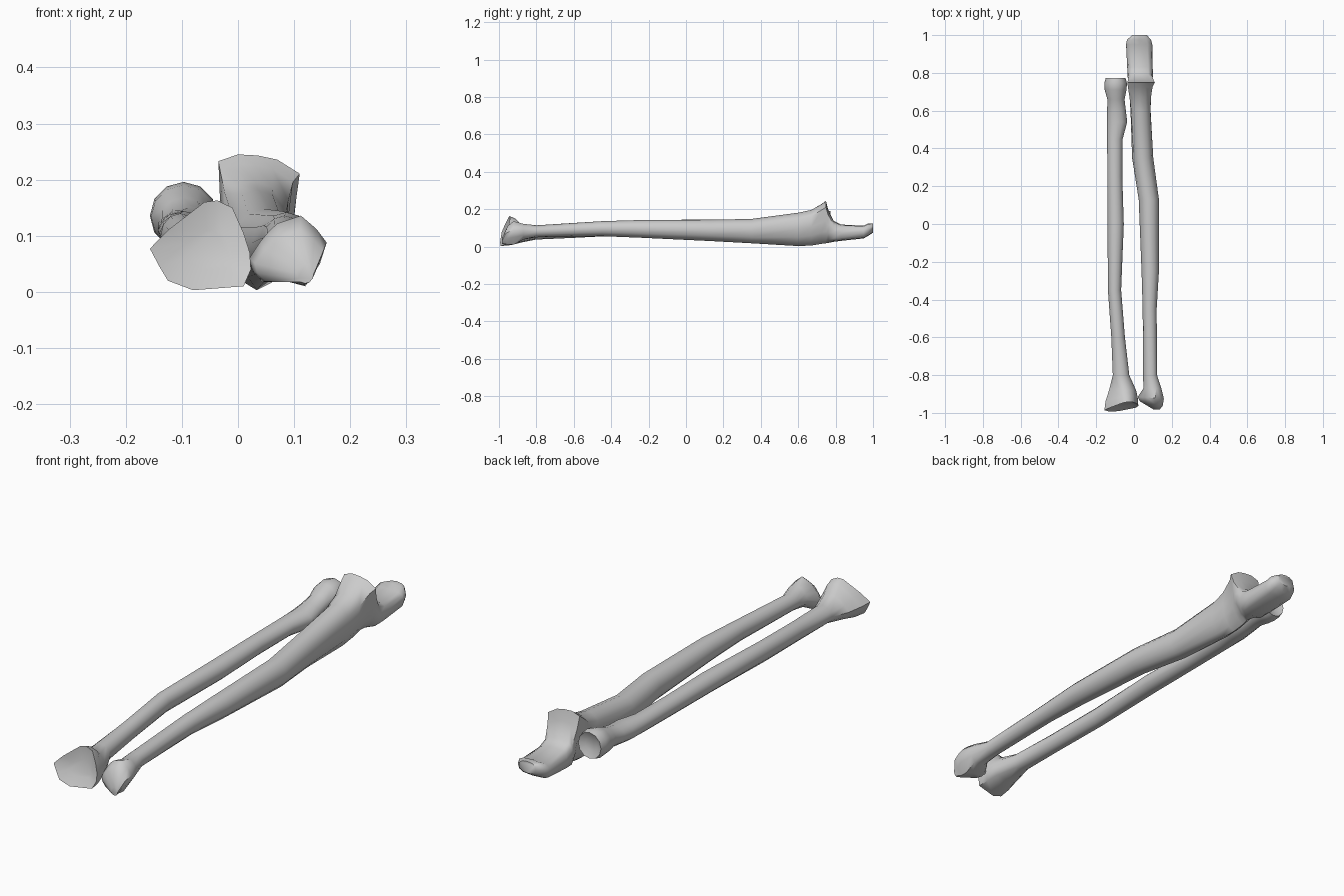
import bpy, bmesh, math

N = 12

# Unit cross-sections, counter-clockwise from +x, stretched to each station's bounds
def unit(points):
    xs, zs = [p[0] for p in points], [p[1] for p in points]
    cx, cz = (min(xs) + max(xs)) / 2, (min(zs) + max(zs)) / 2
    hx, hz = (max(xs) - min(xs)) / 2, (max(zs) - min(zs)) / 2
    return [((x - cx) / hx, (z - cz) / hz) for x, z in points]

ROUND = [(math.cos(2 * math.pi * i / N), math.sin(2 * math.pi * i / N)) for i in range(N)]
BOX = [(math.copysign(abs(c) ** 0.55, c), math.copysign(abs(s) ** 0.55, s)) for c, s in ROUND]
WRIST = unit([(.021, .07), (.01, .105), (-.01, .15), (-.037, .163), (-.06, .16), (-.125, .11),
              (-.157, .077), (-.14, .045), (-.125, .02), (-.08, .003), (.01, .01), (.023, .04)])
KNOB = unit([(.158, .088), (.14, .112), (.112, .136), (.07, .122), (.055, .108), (.04, .09),
             (.02, .06), (.025, .038), (.043, .018), (.09, .018), (.12, .01), (.146, .05)])
CORONOID = unit([(.1, .13), (.11, .208), (.07, .235), (.035, .243), (0, .245), (-.035, .232),
                 (-.03, .14), (-.02, .07), (0, .03), (.03, .0), (.06, .02), (.09, .07)])


# Loft through stations: y, x0, x1, z0, z1, (shape, blend, tilt over z, tilt over x)
def bone(name, stations):
    bm = bmesh.new()
    rings = []
    for y, x0, x1, z0, z1, *extra in stations:
        shape, k, tz, tx = extra if extra else (ROUND, 0, 0, 0)
        ring = []
        for (a, b), (c, d) in zip(ROUND, shape):
            u, w = a + (c - a) * k, b + (d - b) * k
            ring.append(bm.verts.new(((x0 + x1) / 2 + u * (x1 - x0) / 2,
                                      y + tz * w + tx * u,
                                      (z0 + z1) / 2 + w * (z1 - z0) / 2)))
        rings.append(ring)
    for r, s in zip(rings, rings[1:]):
        for i in range(N):
            j = (i + 1) % N
            bm.faces.new((r[i], r[j], s[j], s[i]))
    bm.faces.new(rings[0])
    bm.faces.new(rings[-1])
    bmesh.ops.recalc_face_normals(bm, faces=bm.faces)
    mesh = bpy.data.meshes.new(name)
    bm.to_mesh(mesh)
    bm.free()
    obj = bpy.data.objects.new(name, mesh)
    bpy.context.collection.objects.link(obj)
    bpy.ops.object.select_all(action='DESELECT')
    obj.select_set(True)
    bpy.context.view_layer.objects.active = obj
    bpy.ops.object.shade_smooth_by_angle(angle=math.radians(50))


# Radius: flared wrist end, slim shaft, tuberosity, dished disc head
bone("radius_bone", [
    (-.955, -.11, -.01, .04, .11, WRIST, 1, .01, .01),
    (-.968, -.157, .023, .003, .163, WRIST, 1, .02, .016),
    (-.925, -.15, .021, .008, .15, WRIST, .9, .01, .01),
    (-.88, -.132, .012, .022, .118, WRIST, .6, 0, 0),
    (-.80, -.112, -.025, .038, .11),
    (-.60, -.12, -.048, .047, .122),
    (-.35, -.138, -.068, .06, .14),
    (0, -.14, -.054, .066, .144),
    (.25, -.141, -.062, .07, .144),
    (.45, -.142, -.06, .072, .145),
    (.54, -.143, -.036, .07, .15),
    (.60, -.142, -.043, .078, .155),
    (.66, -.141, -.05, .085, .168),
    (.71, -.155, -.04, .078, .19),
    (.745, -.157, -.037, .075, .196),
    (.772, -.15, -.045, .082, .19),
    (.76, -.125, -.07, .11, .165),
])

# Ulna: knob and styloid tip, bowed shaft, coronoid shelf, notch, olecranon
bone("ulna_bone", [
    (-.983, .105, .135, .015, .05),
    (-.95, .03, .152, .012, .11, KNOB, 1, 0, -.012),
    (-.92, .02, .158, .01, .136, KNOB, 1, 0, -.005),
    (-.87, .05, .145, .035, .125, KNOB, .5, 0, 0),
    (-.80, .048, .122, .05, .114),
    (-.45, .046, .12, .056, .136),
    (-.25, .04, .132, .048, .142),
    (.13, .025, .132, .03, .144),
    (.35, -.01, .102, .018, .148),
    (.60, -.02, .091, .003, .182, CORONOID, .4, 0, 0),
    (.67, -.026, .092, .006, .197, CORONOID, .7, 0, 0),
    (.725, -.032, .098, .015, .228, CORONOID, 1, 0, 0),
    (.748, -.035, .11, .018, .245, CORONOID, 1, 0, 0),
    (.76, -.034, .106, .02, .2, CORONOID, .8, 0, 0),
    (.79, -.034, .1, .026, .137, BOX, .8, 0, 0),
    (.83, -.036, .099, .031, .118, BOX, .8, 0, 0),
    (.95, -.042, .097, .044, .112, BOX, .7, 0, 0),
    (.975, -.037, .09, .058, .124, BOX, .6, 0, 0),
    (1.0, -.01, .068, .075, .124, BOX, .3, 0, 0),
])
